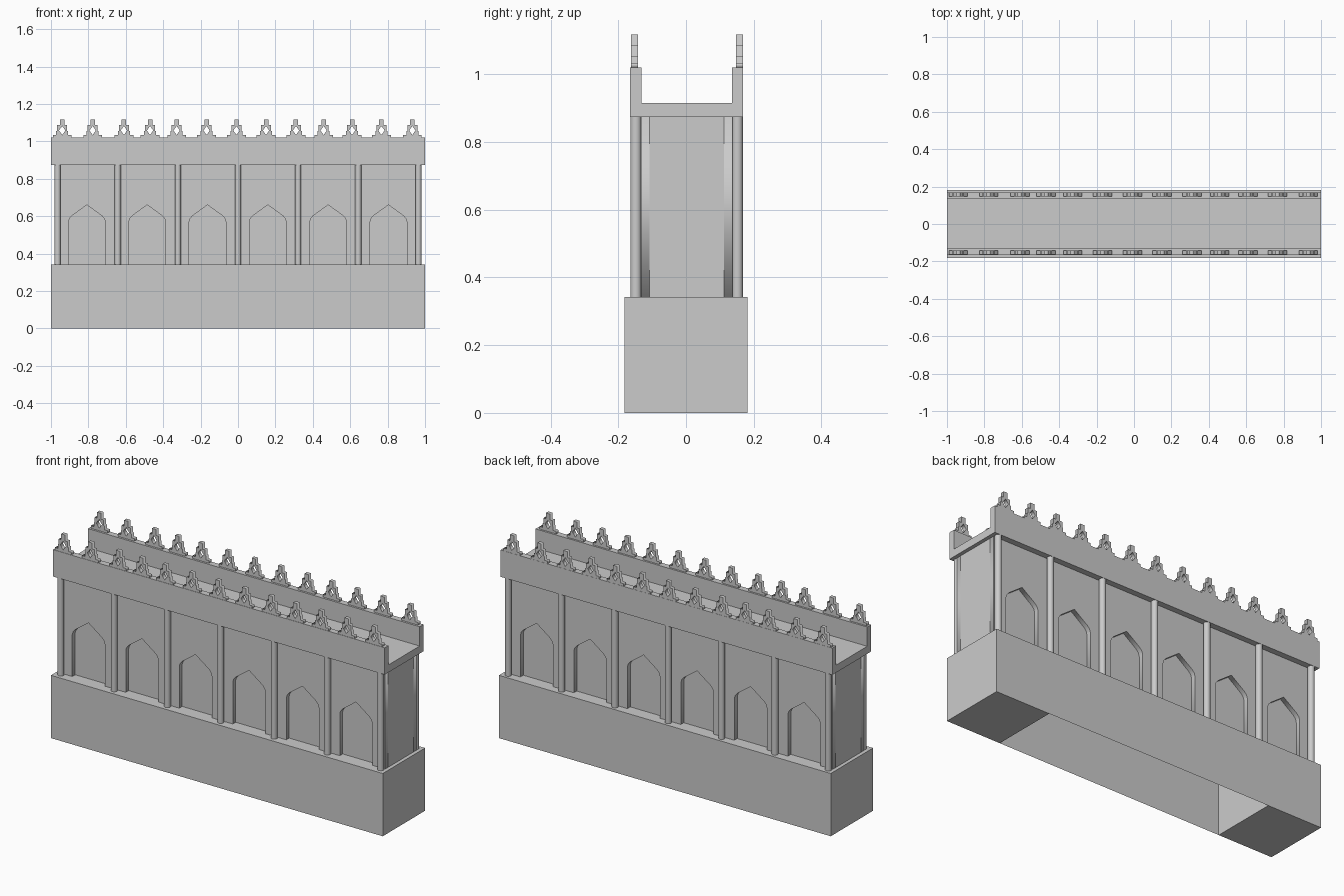
import bpy, bmesh
from mathutils import Matrix, Vector

if "Cube" in bpy.data.objects:
    bpy.data.objects.remove(bpy.data.objects["Cube"])

Y0 = 0.002            # slight y offset of everything above the plinth
Z_BASE, Z_WALL, Z_ROOF, Z_PAR = 0.342, 0.874, 0.915, 1.02


def finish(name, bm):
    me = bpy.data.meshes.new(name)
    bm.to_mesh(me)
    bm.free()
    ob = bpy.data.objects.new(name, me)
    bpy.context.collection.objects.link(ob)
    return ob


def add_box(bm, x0, x1, y0, y1, z0, z1):
    m = Matrix.Translation(((x0 + x1) / 2, (y0 + y1) / 2, (z0 + z1) / 2))
    m = m @ Matrix.Diagonal((x1 - x0, y1 - y0, z1 - z0, 1))
    return bmesh.ops.create_cube(bm, size=1, matrix=m)["verts"]


def plate(name, outlines, y0, y1):
    """Filled x-z outlines (inner loops become holes), thickened from y0 to y1."""
    cu = bpy.data.curves.new(name, 'CURVE')
    cu.dimensions = '2D'
    cu.fill_mode = 'BOTH'
    cu.extrude = abs(y1 - y0) / 2
    for pts in outlines:
        sp = cu.splines.new('POLY')
        sp.points.add(len(pts) - 1)
        for p, (x, z) in zip(sp.points, pts):
            p.co = (x, z, 0, 1)
        sp.use_cyclic_u = True
    tmp = bpy.data.objects.new(name, cu)
    bpy.context.collection.objects.link(tmp)
    bpy.context.view_layer.update()
    bm = bmesh.new()
    bm.from_mesh(tmp.to_mesh())
    tmp.to_mesh_clear()
    bpy.data.objects.remove(tmp)
    bmesh.ops.remove_doubles(bm, verts=bm.verts, dist=1e-5)
    rot = Matrix.Translation((0, (y0 + y1) / 2, 0)) @ Matrix.Rotation(1.5707963, 4, 'X')
    bmesh.ops.transform(bm, matrix=rot, verts=bm.verts)
    bmesh.ops.recalc_face_normals(bm, faces=bm.faces)
    return finish(name, bm)


# Plinth: closed blocks at both ends
bm = bmesh.new()
for s in (-1, 1):
    a, b = sorted((s * 0.675, s))
    add_box(bm, a, b, -0.182, 0.182, 0, Z_BASE)
finish("plinth_ends", bm)

# Plinth: middle bay, open underneath
bm = bmesh.new()
add_box(bm, -0.675, 0.675, -0.182, 0.182, 0, Z_BASE)
bm.normal_update()
drop = [f for f in bm.faces if f.normal.z < -0.5 or abs(f.normal.x) > 0.5]
bmesh.ops.delete(bm, geom=drop, context='FACES')
finish("plinth_middle", bm)

# Wall core behind the niches
bm = bmesh.new()
add_box(bm, -0.98, 0.98, Y0 - 0.11, Y0 + 0.11, Z_BASE, Z_WALL)
finish("wall_core", bm)

# Wall faces with six pointed niches cut into the lower edge
outline = [(-0.98, Z_WALL), (-0.98, Z_BASE)]
for i in range(6):
    c = -0.808 + 0.3225 * i
    outline += [(c + dx, z) for dx, z in (
        (-0.098, Z_BASE), (-0.098, 0.57), (-0.093, 0.587), (-0.08, 0.602), (0, 0.66),
        (0.08, 0.602), (0.093, 0.587), (0.098, 0.57), (0.098, Z_BASE))]
outline += [(0.98, Z_BASE), (0.98, Z_WALL)]
plate("front_niche_wall", [outline], Y0 - 0.135, Y0 - 0.11)
plate("back_niche_wall", [outline], Y0 + 0.11, Y0 + 0.135)

# Round columns between the niches, on both sides
bm = bmesh.new()
for s in (-1, 1):
    for i in range(7):
        loc = Vector((0.3215 * (i - 3), Y0 + s * 0.15, (Z_BASE + Z_WALL) / 2))
        bmesh.ops.create_cone(bm, cap_ends=True, segments=20, radius1=0.0165,
                              radius2=0.0165, depth=Z_WALL - Z_BASE,
                              matrix=Matrix.Translation(loc))
cols = finish("columns", bm)
bpy.context.view_layer.objects.active = cols
cols.select_set(True)
bpy.ops.object.shade_smooth_by_angle()

# Walkway with raised parapets: channel section run along x
section = [(-0.167, Z_WALL), (0.167, Z_WALL), (0.167, Z_PAR), (0.134, Z_PAR),
           (0.134, Z_ROOF), (-0.134, Z_ROOF), (-0.134, Z_PAR), (-0.167, Z_PAR)]
bm = bmesh.new()
face = bm.faces.new([bm.verts.new((-1, Y0 + y, z)) for y, z in section])
ext = bmesh.ops.extrude_face_region(bm, geom=[face], use_keep_orig=True)["geom"]
bmesh.ops.translate(bm, vec=(2, 0, 0),
                    verts=[v for v in ext if isinstance(v, bmesh.types.BMVert)])
bmesh.ops.recalc_face_normals(bm, faces=bm.faces)
finish("walkway_and_parapets", bm)

# Stepped merlons with diamond holes
centres = [-0.94, -0.777, -0.61, -0.47, -0.328, -0.168, -0.008,
           0.15, 0.31, 0.458, 0.61, 0.767, 0.932]
half = [(0.05, Z_PAR), (0.05, 1.034), (0.032, 1.034), (0.032, 1.055), (0.027, 1.055),
        (0.027, 1.086), (0.012, 1.086), (0.012, 1.118)]
loops = []
for c in centres:
    loops.append([(c + x, z) for x, z in half] + [(c - x, z) for x, z in reversed(half)])
    loops.append([(c, 1.034), (c - 0.017, 1.058), (c, 1.082), (c + 0.017, 1.058)])
plate("front_merlons", loops, Y0 - 0.165, Y0 - 0.144)
plate("back_merlons", loops, Y0 + 0.145, Y0 + 0.166)
